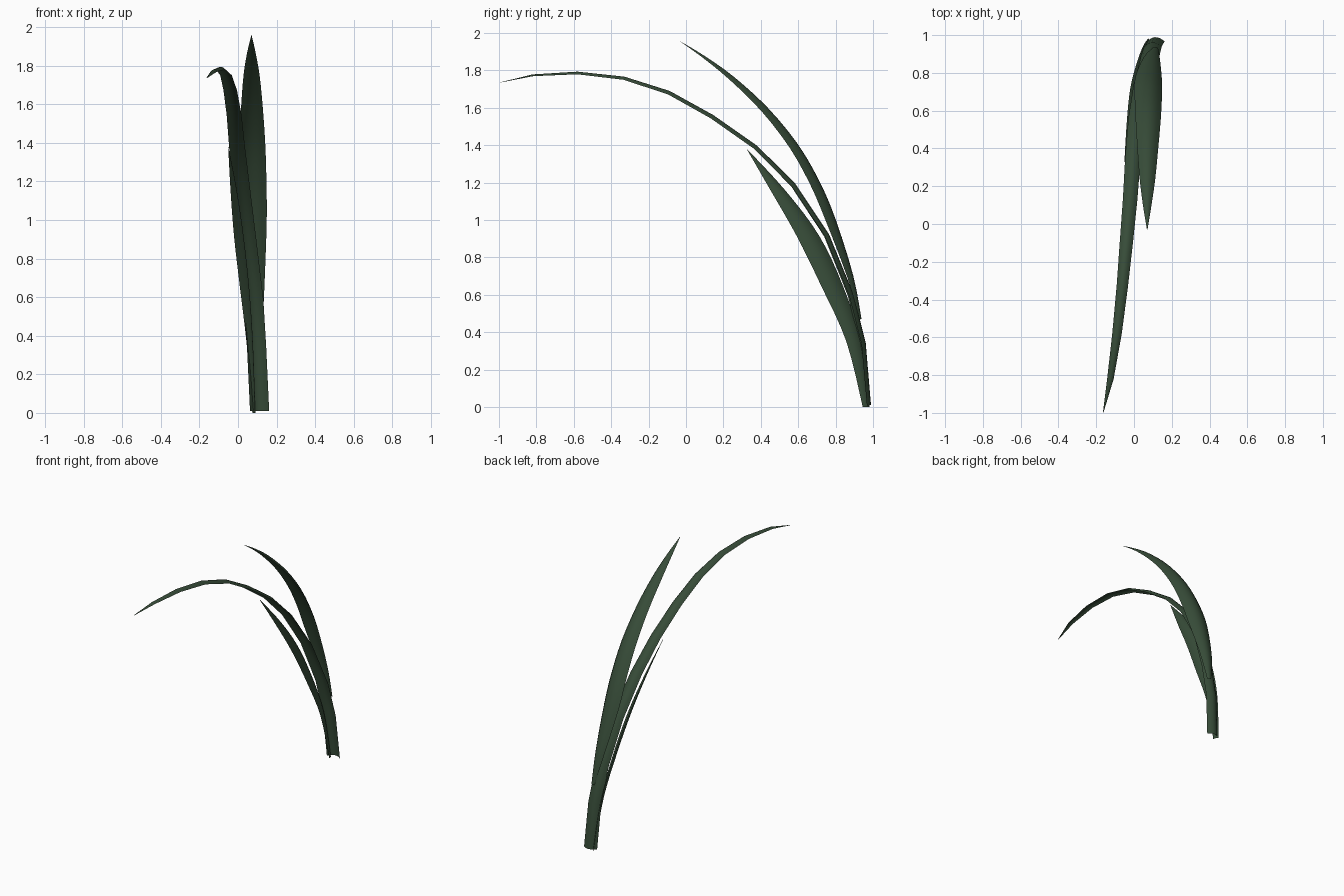
import bpy, bmesh
from mathutils import Vector

if "Cube" in bpy.data.objects:
    bpy.data.objects.remove(bpy.data.objects["Cube"])

green = bpy.data.materials.new("leaf_green")
green.diffuse_color = (0.038, 0.072, 0.04, 1)
green.use_nodes = True
green.node_tree.nodes["Principled BSDF"].inputs["Base Color"].default_value = green.diffuse_color


def resample(rows, n):
    """Catmull-Rom through the stations, n steps per span."""
    if n == 1:
        return rows
    out = []
    for i in range(len(rows) - 1):
        p0, p1 = rows[max(i - 1, 0)], rows[i]
        p2, p3 = rows[i + 1], rows[min(i + 2, len(rows) - 1)]
        for k in range(n):
            t = k / n
            out.append([0.5 * (2 * b + (c - a) * t + (2 * a - 5 * b + 4 * c - d) * t * t
                               + (3 * b - a - 3 * c + d) * t ** 3)
                        for a, b, c, d in zip(p0, p1, p2, p3)])
    return out + [rows[-1]]


def blade(name, rows, w_start, w_end, cup, steps, across=6):
    """Curved leaf sheet; each row is x, y, z, width."""
    rows = resample(rows, steps)
    pts = [Vector(r[:3]) for r in rows]
    bm = bmesh.new()
    grid = []
    last = len(rows) - 1
    for i, r in enumerate(rows):
        tangent = (pts[min(i + 1, last)] - pts[max(i - 1, 0)]).normalized()
        side = Vector(w_start).lerp(Vector(w_end), i / last).normalized()
        up = tangent.cross(side).normalized()
        if up.y + up.z < 0:
            up = -up
        line = []
        for j in range(across + 1):
            u = 2 * j / across - 1
            p = pts[i] + side * (u * r[3] / 2) + up * (cup * r[3] * (0.4 - u * u))
            line.append(bm.verts.new(p))
        grid.append(line)
    for a, b in zip(grid, grid[1:]):
        for j in range(across):
            bm.faces.new((a[j], a[j + 1], b[j + 1], b[j]))
    bmesh.ops.recalc_face_normals(bm, faces=bm.faces)
    me = bpy.data.meshes.new(name)
    bm.to_mesh(me)
    bm.free()
    for f in me.polygons:
        f.use_smooth = True
    me.materials.append(green)
    ob = bpy.data.objects.new(name, me)
    bpy.context.collection.objects.link(ob)


# long arching blade, coarse along its length
blade("long_blade", [
    (.11, .978, .01, .10), (.095, .95, .34, .10), (.08, .885, .6, .10),
    (.045, .755, .92, .095), (.015, .575, 1.19, .09), (-.005, .375, 1.39, .082),
    (-.02, .14, 1.555, .077), (-.04, -.09, 1.683, .07), (-.062, -.33, 1.76, .06),
    (-.09, -.58, 1.788, .05), (-.125, -.82, 1.775, .034), (-.163, -.998, 1.735, .003)],
    (1, .12, 0), (1, -.15, 0), .28, 1)

# broad upright blade, growing from behind the long one
blade("broad_blade", [
    (.115, .935, .47, .03), (.098, .885, .7, .09), (.083, .785, 1.0, .145),
    (.08, .7, 1.2, .148), (.078, .585, 1.4, .138), (.075, .427, 1.595, .115),
    (.072, .25, 1.76, .085), (.07, .1, 1.872, .045), (.07, -.03, 1.955, .003)],
    (1, -.25, 0), (1, -.2, 0), .25, 3)

# short blade, turned sideways at the front
blade("short_blade", [
    (.085, .965, 0, .04), (.068, .9, .35, .085), (.043, .785, .65, .125),
    (.013, .655, .92, .13), (-.017, .495, 1.16, .085), (-.05, .327, 1.378, .003)],
    (.37, -.93, 0), (.37, -.93, 0), .14, 4)
